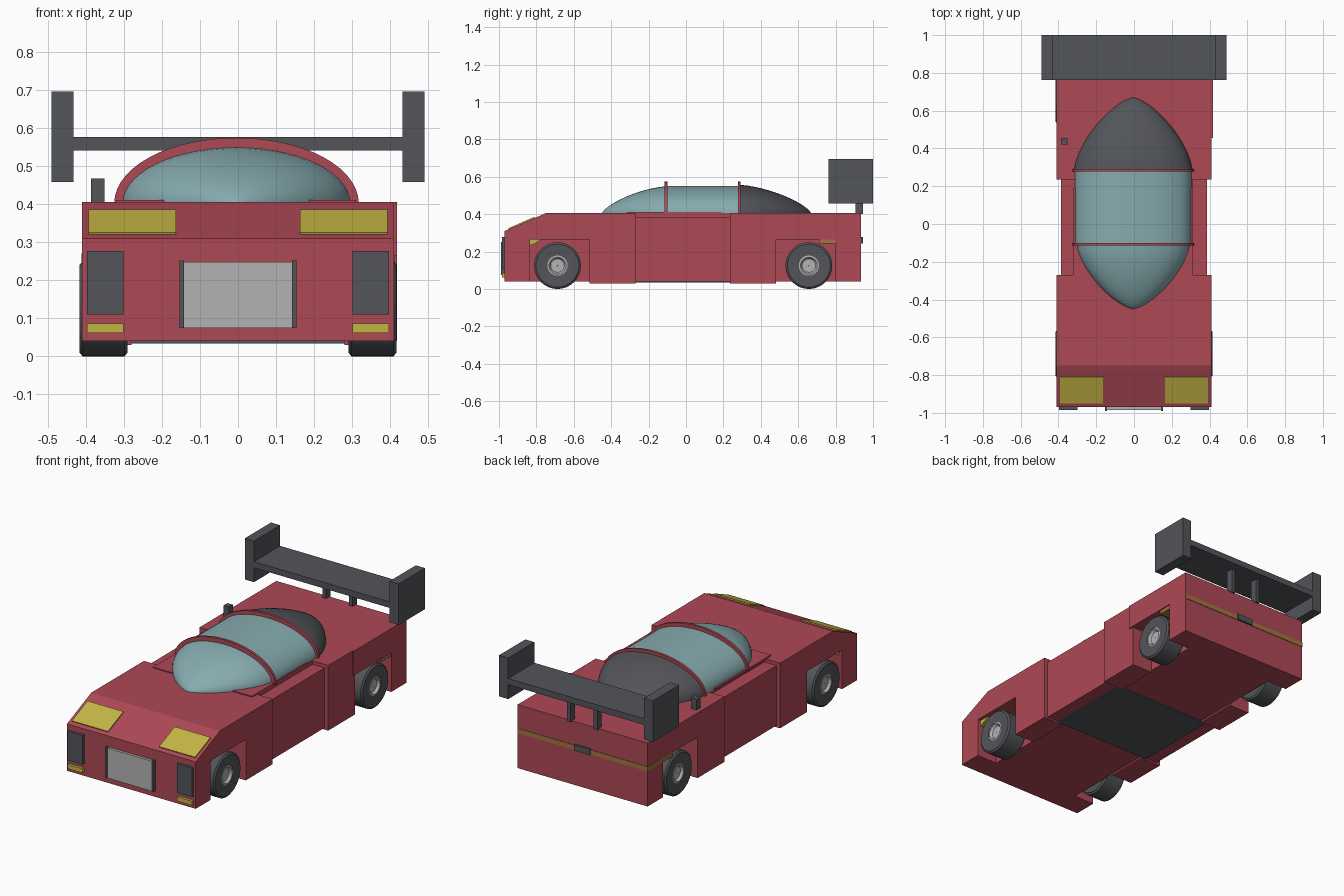
import bpy, bmesh, math

if "Cube" in bpy.data.objects:
    bpy.data.objects.remove(bpy.data.objects["Cube"])


def material(name, rgb):
    m = bpy.data.materials.new(name)
    m.diffuse_color = (*rgb, 1)
    m.use_nodes = True
    m.node_tree.nodes["Principled BSDF"].inputs["Base Color"].default_value = m.diffuse_color
    return m


RED = material("red_paint", (0.42, 0.065, 0.09))
GLASS = material("blue_glass", (0.24, 0.41, 0.43))
DARK = material("dark_grey", (0.085, 0.09, 0.1))
YELLOW = material("yellow_lamp", (0.55, 0.46, 0.06))
ORANGE = material("orange_lamp", (0.36, 0.18, 0.05))
PLATE = material("light_grey", (0.45, 0.45, 0.45))


def finish(name, bm, mat, smooth=False):
    bmesh.ops.recalc_face_normals(bm, faces=bm.faces[:])
    me = bpy.data.meshes.new(name)
    bm.to_mesh(me)
    bm.free()
    ob = bpy.data.objects.new(name, me)
    bpy.context.collection.objects.link(ob)
    me.materials.append(mat)
    if smooth:
        bpy.ops.object.select_all(action='DESELECT')
        ob.select_set(True)
        bpy.context.view_layer.objects.active = ob
        bpy.ops.object.shade_smooth_by_angle(angle=math.radians(40))
    return ob


def loft(name, rings, mat, smooth=False, closed=False):
    """Skin equal rings of points; cap the ends, or join last to first."""
    bm = bmesh.new()
    vs = [[bm.verts.new(p) for p in r] for r in rings]
    n = len(rings[0])
    pairs = list(zip(vs, vs[1:])) + ([(vs[-1], vs[0])] if closed else [])
    for a, b in pairs:
        for i in range(n):
            j = (i + 1) % n
            bm.faces.new((a[i], a[j], b[j], b[i]))
    if not closed:
        bm.faces.new(vs[0])
        bm.faces.new(vs[-1])
    return finish(name, bm, mat, smooth)


def side_prism(name, yz, x0, x1, mat):
    return loft(name, [[(x, y, z) for y, z in yz] for x in (x0, x1)], mat)


def box(name, x0, x1, y0, y1, z0, z1, mat):
    return side_prism(name, [(y0, z0), (y1, z0), (y1, z1), (y0, z1)], x0, x1, mat)


def lathe_x(name, profile, centre, mat, n=32):
    """Spin a closed (radius, x) profile about the x axis."""
    cx, cy, cz = centre
    rings = [[(cx + x, cy + r * math.cos(2 * math.pi * k / n), cz + r * math.sin(2 * math.pi * k / n))
              for r, x in profile] for k in range(n)]
    return loft(name, rings, mat, True, True)


# Central hull between the wheel wells, and the cabin block
side_prism("hull", [(-.97, .04), (.935, .04), (.935, .405), (-.75, .405), (-.97, .31)], -.28, .28, RED)
box("cabin_block", -.31, .31, -.27, .235, .04, .405, RED)
box("cockpit_sill", -.32, .31, -.315, .19, .40, .411, RED)
box("floor_panel", -.31, .31, -.27, .24, .034, .045, DARK)

# Fender profiles with square wheel arches
front_fender = [(-.97, .04), (-.835, .04), (-.835, .265), (-.515, .265), (-.515, .03),
                (-.27, .03), (-.27, .405), (-.75, .405), (-.97, .31)]
rear_fender = [(.235, .03), (.48, .03), (.48, .265), (.797, .265), (.797, .04),
               (.935, .04), (.935, .405), (.235, .405)]
rear_skin = [(.455, .265), (.797, .265), (.797, .04), (.935, .04), (.935, .405), (.455, .405)]
side_prism("rear_side_skin_right", rear_skin, .40, .418, RED)

for s, side in ((-1, "left"), (1, "right")):
    side_prism("front_fender_" + side, front_fender, s * .28, s * .41, RED)
    side_prism("rear_fender_" + side, rear_fender, s * .28, s * .41, RED)
    box("door_" + side, s * .29, s * .387, -.275, .24, .04, .385, RED)

    # Wheels: tyre and stepped rim
    for y, end in ((-.687, "front"), (.657, "rear")):
        c = (s * .353, y, .125)
        lathe_x(f"{end}_tyre_{side}", [(.054, -.06), (.115, -.063), (.125, -.055), (.125, .055),
                                       (.115, .063), (.054, .06)], c, DARK)
        lathe_x(f"{end}_rim_{side}", [(.002, -.05), (.056, -.05), (.056, s * .058 + .0), (.045, s * .06),
                                      (.036, s * .046), (.002, s * .046)] if s > 0 else
                [(.002, .05), (.056, .05), (.056, -.058), (.045, -.06), (.036, -.046), (.002, -.046)],
                c, PLATE)

    # Lamps and nose vents
    side_prism("headlight_" + side, [(-.95, .325), (-.81, .386), (-.77, .27), (-.80, .245), (-.90, .21)],
               s * .163, s * .392, YELLOW)
    box("nose_vent_" + side, s * .30, s * .397, -.985, -.96, .11, .277, DARK)
    box("indicator_" + side, s * .30, s * .397, -.985, -.96, .061, .086, YELLOW)
    box("plate_frame_" + side, s * .142, s * .153, -.99, -.96, .075, .252, DARK)

    # Wing end plates and posts
    box("wing_end_plate_" + side, s * .432, s * .49, .762, 1.0, .458, .695, DARK)
    box("wing_post_" + side, s * .073, s * .097, .905, .945, .40, .55, DARK)

box("number_plate", -.143, .143, -.985, -.96, .075, .248, PLATE)
box("wing_blade", -.435, .435, .762, 1.0, .541, .576, DARK)
box("rear_light_strip", -.411, .412, .71, .938, .243, .27, ORANGE)
box("rear_latch", -.05, .05, .92, .946, .243, .277, DARK)
box("air_stack", -.386, -.351, .42, .455, .40, .467, DARK)


# Canopy: half-ellipse sections along y
def arch(y, w, h, n=28):
    return [(-.004 + w * math.cos(math.pi * i / n), y, .402 + h * math.sin(math.pi * i / n))
            for i in range(n + 1)]


def dome(name, y0, y1, w, h, mat):
    steps = 14
    rings = []
    for k in range(steps + 1):
        t = math.sin(.5 * math.pi * k / steps)
        f = max((1 - t ** 1.5) ** .7, .004)
        rings.append(arch(y0 + (y1 - y0) * t, w * f, h * f))
    loft(name, rings, mat, True)


dome("windscreen", -.105, -.45, .30, .147, GLASS)
dome("rear_cowl", .285, .67, .313, .155, DARK)
loft("canopy_glass", [arch(y, .308, .15) for y in (-.105, .285)], GLASS, True)
for y, label in ((-.107, "front"), (.284, "rear")):
    loft("canopy_hoop_" + label,
         [arch(yy, .321, .172) + arch(yy, .295, .143)[::-1] for yy in (y - .007, y + .007)], RED, True)
